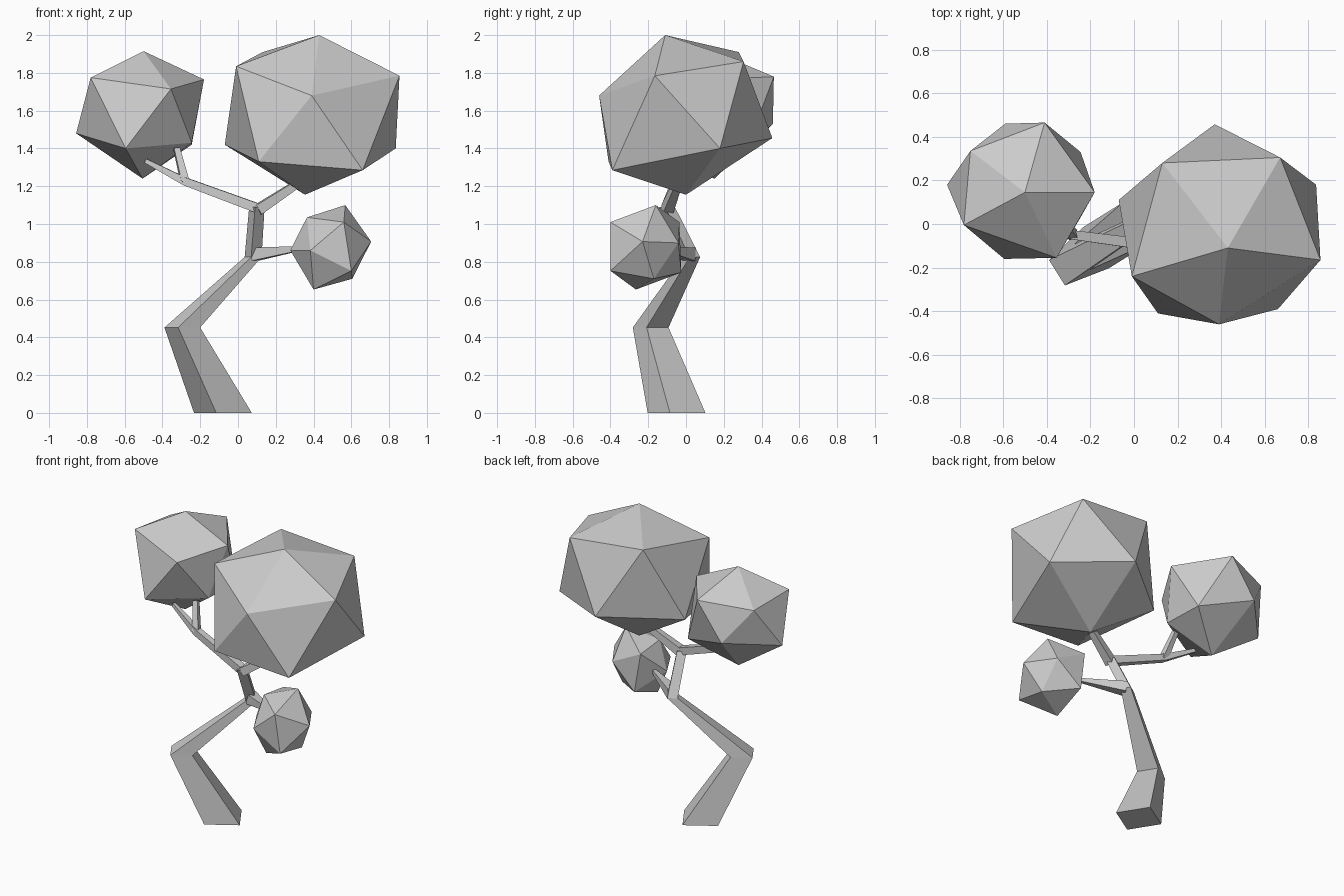
import bpy, bmesh, math
from mathutils import Vector

if "Cube" in bpy.data.objects:
    bpy.data.objects.remove(bpy.data.objects["Cube"])


def finish(name, bm):
    bmesh.ops.recalc_face_normals(bm, faces=bm.faces)
    mesh = bpy.data.meshes.new(name)
    bm.to_mesh(mesh)
    bm.free()
    bpy.context.collection.objects.link(bpy.data.objects.new(name, mesh))


def crown(name, top, upper, lower, bottom):
    """Irregular 20-sided leaf ball: two poles and two rings of five."""
    bm = bmesh.new()
    for p in [top, *upper, *lower, bottom]:
        bm.verts.new(p)
    bmesh.ops.convex_hull(bm, input=bm.verts)
    finish(name, bm)


def limb(name, path, normal, turn):
    """Four-sided tapering limb; path holds (x, y, z, radius)."""
    bm = bmesh.new()
    spin = Vector(normal).to_track_quat('Z', 'Y')
    rings = []
    for x, y, z, r in path:
        ring = []
        for i in range(4):
            a = math.radians(turn + 90 * i)
            offset = spin @ Vector((r * math.cos(a), r * math.sin(a), 0))
            ring.append(bm.verts.new(Vector((x, y, z)) + offset))
        rings.append(ring)
    for lo, hi in zip(rings, rings[1:]):
        for i in range(4):
            j = (i + 1) % 4
            bm.faces.new((lo[i], lo[j], hi[j], hi[i]))
    bm.faces.new(rings[0])
    bm.faces.new(rings[-1])
    finish(name, bm)


# Bent trunk
limb("trunk", [(-.08, -.05, 0, .157), (-.295, -.187, .452, .097),
               (.08, .03, .825, .046), (.1, -.1, 1.09, .042)], (0, 0, 1), -13)

# Branches and twigs
limb("right_branch", [(.105, -.1, 1.075, .04), (.37, -.03, 1.25, .025)], (.8, .2, .5), 45)
limb("left_branch", [(.1, -.1, 1.085, .036), (-.28, -.05, 1.225, .03),
                     (-.49, 0, 1.335, .016)], (-.9, .1, .35), 45)
limb("left_twig", [(-.28, -.05, 1.22, .03), (-.325, .01, 1.4, .022)], (-.2, .3, 1), 20)
limb("side_branch", [(.085, .02, .84, .05), (.36, -.14, .875, .012)], (.85, -.5, .1), 45)

# Leaf balls
crown("right_crown", (.43, -.11, 2.0),
      [(-.01, -.24, 1.835), (.39, -.46, 1.68), (.855, -.165, 1.785),
       (.67, .305, 1.86), (.13, .28, 1.91)],
      [(-.07, .11, 1.42), (.11, -.41, 1.33), (.66, -.39, 1.285),
       (.835, .18, 1.4), (.37, .457, 1.455)],
      (.355, 0, 1.155))
crown("left_crown", (-.5, .145, 1.915),
      [(-.78, -.005, 1.775), (-.355, -.155, 1.715), (-.18, .145, 1.765),
       (-.41, .465, 1.78), (-.75, .335, 1.75)],
      [(-.857, .18, 1.48), (-.595, -.16, 1.4), (-.245, .03, 1.43),
       (-.245, .33, 1.42), (-.59, .46, 1.53)],
      (-.505, .15, 1.24))
crown("small_crown", (.568, -.16, 1.1),
      [(.56, -.4, 1.01), (.705, -.23, .907), (.587, -.04, .9),
       (.37, -.035, 1.01), (.365, -.24, 1.035)],
      [(.41, -.025, .743), (.277, -.19, .86), (.383, -.38, .86),
       (.6, -.4, .752), (.605, -.17, .71)],
      (.4, -.265, .653))
